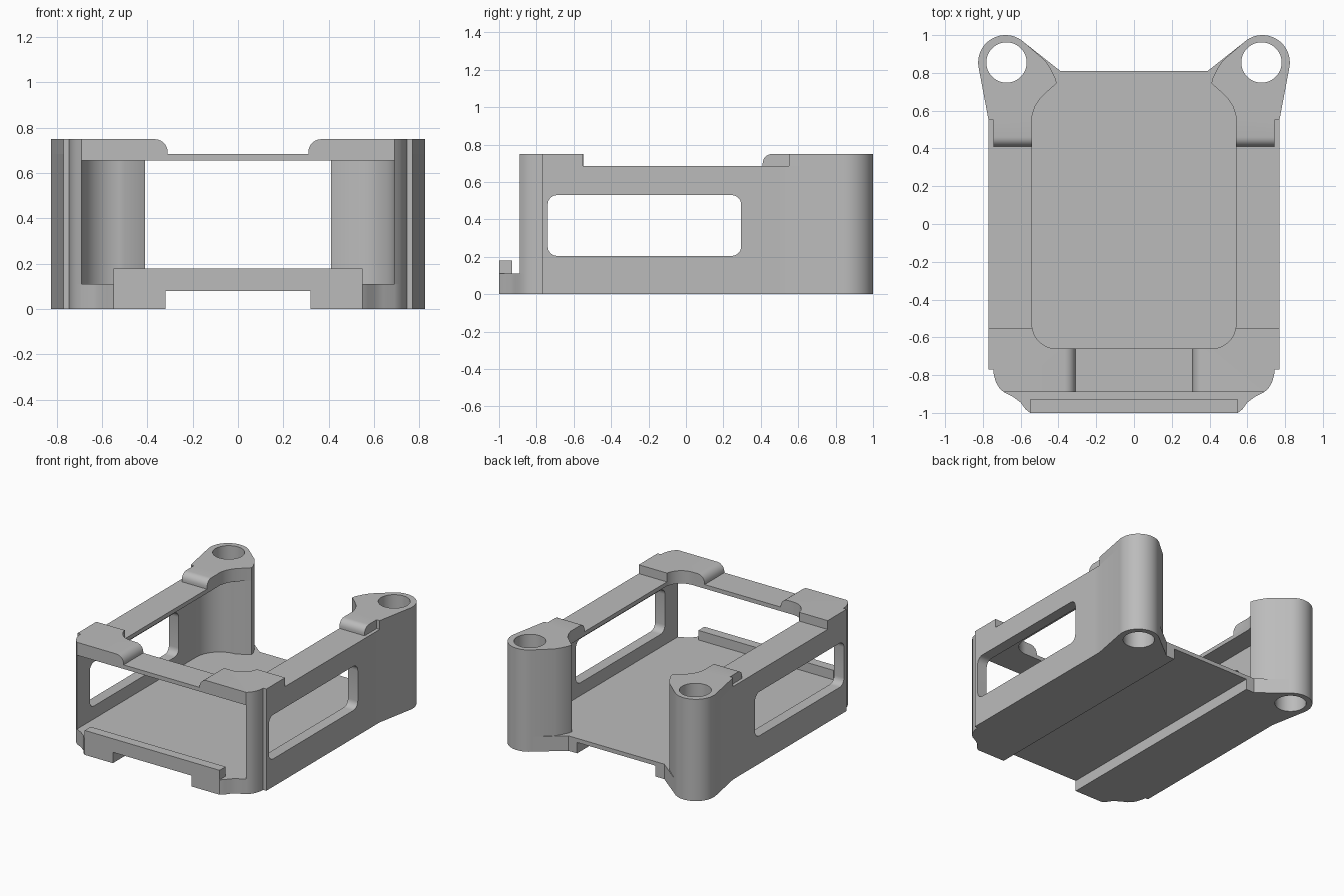
import bpy, bmesh, math

cube = bpy.data.objects.get("Cube")
if cube:
    bpy.data.objects.remove(cube, do_unlink=True)

grey = bpy.data.materials.new("matte_grey")
grey.use_nodes = True
COLOUR = (0.5, 0.5, 0.5, 1)
grey.diffuse_color = COLOUR
grey.node_tree.nodes["Principled BSDF"].inputs["Base Color"].default_value = COLOUR


def arc(cx, cy, r, a0, a1, n=12):
    steps = [math.radians(a0 + (a1 - a0) * i / n) for i in range(n + 1)]
    return [(cx + r * math.cos(a), cy + r * math.sin(a)) for a in steps]


def both(half):
    """Close a half outline with its mirror image."""
    return half + [(-x, y) for x, y in reversed(half)]


def prism(name, outline, low, high, axis="z", round_edge=None, radius=0.0):
    """Extrude an outline along z or x; optionally round top edges chosen by a rule."""
    bm = bmesh.new()
    place = (lambda a, b, h: (a, b, h)) if axis == "z" else (lambda a, b, h: (h, a, b))
    face = bm.faces.new([bm.verts.new(place(a, b, low)) for a, b in outline])
    top = bmesh.ops.extrude_face_region(bm, geom=[face])["geom"]
    shift = place(0, 0, high - low)
    bmesh.ops.translate(bm, verts=[v for v in top if isinstance(v, bmesh.types.BMVert)], vec=shift)
    bmesh.ops.recalc_face_normals(bm, faces=bm.faces[:])
    if round_edge:
        edges = [e for e in bm.edges if all(abs(v.co.z - high) < 1e-4 and round_edge(v.co) for v in e.verts)]
        bmesh.ops.bevel(bm, geom=edges, offset=radius, segments=6, profile=0.5, affect="EDGES")
    mesh = bpy.data.meshes.new(name)
    bm.to_mesh(mesh)
    bm.free()
    mesh.materials.append(grey)
    obj = bpy.data.objects.new(name, mesh)
    bpy.context.collection.objects.link(obj)
    return obj


def cut(obj, cutter):
    cutter.hide_render = True
    mod = obj.modifiers.new("cut", "BOOLEAN")
    mod.operation, mod.solver, mod.object = "DIFFERENCE", "EXACT", cutter
    bpy.context.view_layer.objects.active = obj
    bpy.ops.object.modifier_apply(modifier=mod.name)
    bpy.data.objects.remove(cutter, do_unlink=True)


def smooth(obj):
    bpy.ops.object.select_all(action="DESELECT")
    obj.select_set(True)
    bpy.context.view_layer.objects.active = obj
    bpy.ops.object.shade_smooth_by_angle(angle=math.radians(30))


WALL_IN, WALL_OUT, STEP, POST_Y, FRONT_Y = 0.69, 0.77, 0.745, -0.77, -0.89
FLOOR, RAIL_LOW, RAIL_TOP, TOP = 0.11, 0.655, 0.685, 0.75

# Shared outline pieces on the +x side
corner = [(STEP, POST_Y), (0.742, -0.80), (0.73, -0.84), (0.713, -0.868), (WALL_IN, FRONT_Y)]
cavity = arc(0.5, 0.5, 0.19, 90, 0)
rim = [(0.41, 0.745), (0.46, 0.70), (0.5, 0.66), (0.525, 0.62), (0.54, 0.57)]
nose = [(0.47, 0.865), (0.44, 0.82), (0.415, 0.77), (0.41, 0.745)]
lug = arc(0.68, 0.855, 0.145, -10, 130, 24)
opening = arc(0.41, -0.53, 0.13, 0, -90)

# Base plate with a lengthwise channel underneath
base = prism("base_plate", both(
    [(0.39, 0.81), (0.58, 0.96)] + nose + cavity + [(WALL_OUT, 0.5), (WALL_OUT, POST_Y)]
    + corner + [(0.64, -0.915), (0.6, -0.945), (0.575, -0.98), (0.55, -1.0)]), 0, FLOOR)
cut(base, prism("channel_cutter", both([(0.32, -1.1), (0.32, 1.1)]), -0.1, 0.08))

# Raised lip along the front edge
lip = prism("front_lip", both([(0.55, -1.0), (0.55, -0.93)]), FLOOR, 0.18)

# Thin top frame, open at the back
frame = prism("top_frame", both(
    opening[::-1] + rim[::-1] + cavity + [(WALL_OUT, 0.5), (WALL_OUT, POST_Y)] + corner),
    RAIL_LOW, RAIL_TOP)

parts = [base, lip, frame]
for side, s in (("left", 1), ("right", -1)):
    def flip(points):
        return [(s * x, y) for x, y in points]

    # Side wall with a rounded window
    wall = prism(side + "_wall", [(POST_Y, FLOOR), (0.5, FLOOR), (0.5, RAIL_LOW), (POST_Y, RAIL_LOW)],
                 s * WALL_IN, s * WALL_OUT, "x")
    window = (arc(0.245, 0.48, 0.05, 90, 0, 6) + arc(0.245, 0.255, 0.05, 0, -90, 6)
              + arc(-0.69, 0.255, 0.05, -90, -180, 6) + arc(-0.69, 0.48, 0.05, 180, 90, 6))
    cut(wall, prism("window_cutter", window, s * 0.6, s * 0.9, "x"))

    # Front corner post
    post = prism(side + "_front_post", flip([(WALL_IN, POST_Y)] + corner), FLOOR, RAIL_LOW)

    # Raised corner block on the top frame
    block = prism(side + "_front_block", flip(
        [(0.31, FRONT_Y), (0.31, -0.66)] + opening[::-1][:-1]
        + [(0.54, -0.55), (WALL_OUT, -0.55), (WALL_OUT, POST_Y)] + corner),
        RAIL_TOP, TOP, round_edge=lambda co: abs(co.x) < 0.32, radius=0.058)

    # Rear screw tower: body below, wider cap above
    body = prism(side + "_tower_body", flip(
        cavity + [(WALL_OUT, 0.5), (WALL_OUT, 0.55)] + lug + nose), 0, RAIL_TOP)
    cap = prism(side + "_tower_cap", flip(
        rim + [(0.54, 0.41), (STEP, 0.41), (STEP, 0.55), (WALL_OUT, 0.55)] + lug + nose[:-1]),
        RAIL_TOP, TOP, round_edge=lambda co: co.y < 0.42, radius=0.05)
    for piece in (body, cap):
        cut(piece, prism("bore_cutter", flip(arc(0.675, 0.855, 0.107, 0, 350, 35)), -0.1, 1))
    parts += [wall, post, block, body, cap]

for part in parts:
    smooth(part)
